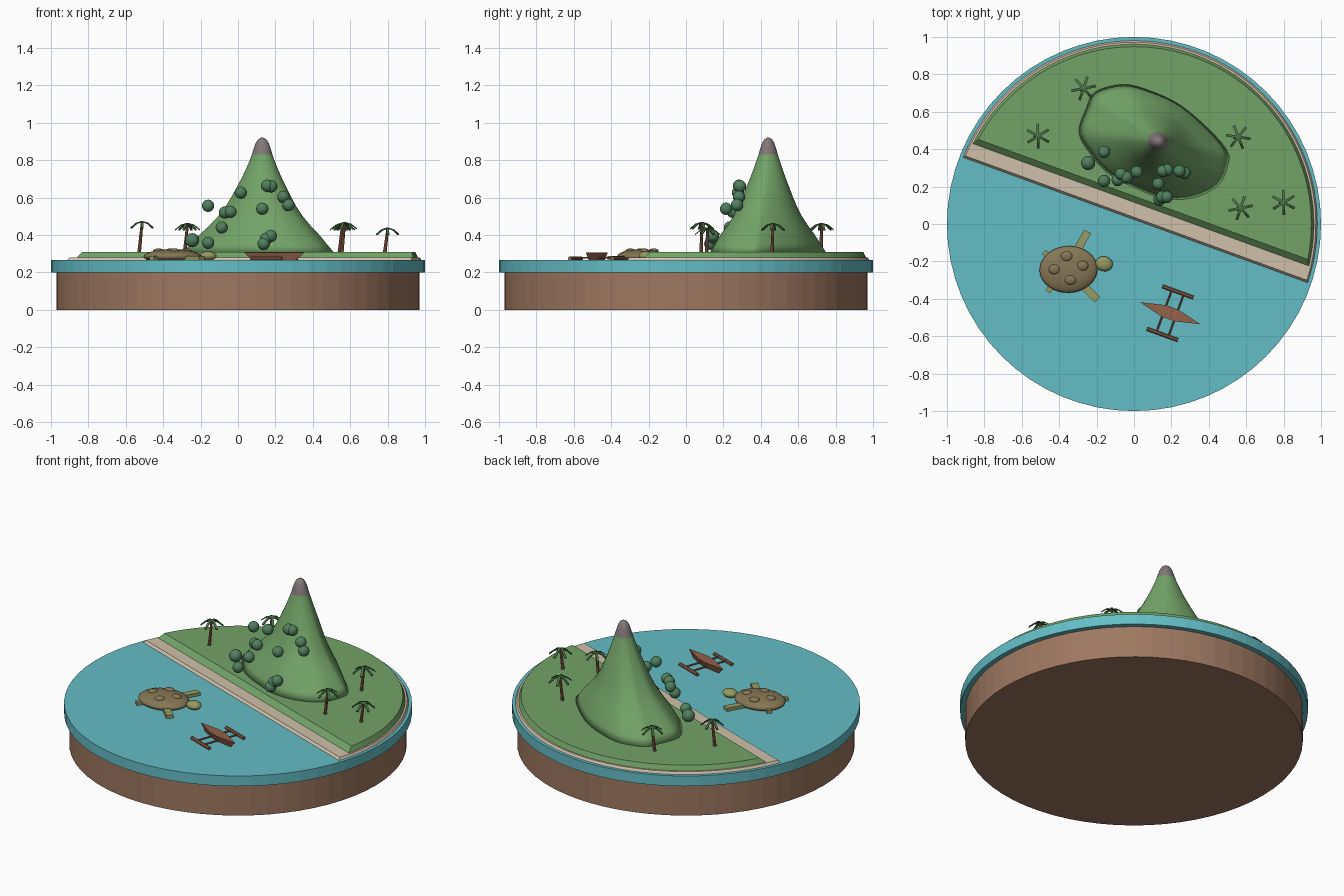
import bpy, bmesh, math
from mathutils import Vector, Matrix

if "Cube" in bpy.data.objects:
    bpy.data.objects.remove(bpy.data.objects["Cube"], do_unlink=True)


def material(name, rgb):
    m = bpy.data.materials.new(name)
    m.use_nodes = True
    lin = [((c / 255 + 0.055) / 1.055) ** 2.4 for c in rgb] + [1]
    m.diffuse_color = lin
    m.node_tree.nodes["Principled BSDF"].inputs["Base Color"].default_value = lin
    return m


WATER = material("water", (100, 190, 198))
SAND = material("sand", (208, 192, 170))
GRASS = material("grass", (114, 163, 103))
EARTH = material("earth", (158, 120, 96))
ROCK = material("rock", (130, 120, 120))
BUSH = material("bush", (80, 128, 94))
FROND = material("frond", (72, 116, 70))
WOOD = material("wood", (148, 98, 73))
SHELL = material("shell", (134, 118, 84))
SKIN = material("skin", (150, 155, 98))


def finish(bm, name, *mats, smooth=False):
    bmesh.ops.recalc_face_normals(bm, faces=bm.faces)
    for f in bm.faces:
        f.smooth = smooth
    me = bpy.data.meshes.new(name)
    bm.to_mesh(me)
    bm.free()
    for m in mats:
        me.materials.append(m)
    ob = bpy.data.objects.new(name, me)
    bpy.context.collection.objects.link(ob)
    return ob


def loft(name, rings, *mats, smooth=False, rule=None):
    """Skin a stack of rings with equal point counts and cap both ends."""
    bm = bmesh.new()
    rows = [[bm.verts.new(p) for p in ring] for ring in rings]
    for a, b in zip(rows, rows[1:]):
        for i in range(len(a)):
            j = (i + 1) % len(a)
            bm.faces.new((a[i], a[j], b[j], b[i]))
    bm.faces.new(rows[0])
    bm.faces.new(rows[-1])
    if rule:
        for f in bm.faces:
            f.material_index = rule(f)
    return finish(bm, name, *mats, smooth=smooth)


def circle(r, z, n=64):
    return [(r * math.cos(t * math.tau / n), r * math.sin(t * math.tau / n), z) for t in range(n)]


def rod(name, a, b, r, mat, n=8, r2=None):
    a, b = Vector(a), Vector(b)
    q = Vector((0, 0, 1)).rotation_difference(b - a)
    ends = ((a, r), (b, r2 or r))
    return loft(name, [[p + q @ Vector(c) for c in circle(s, 0, n)] for p, s in ends], mat)


def ball(name, pos, size, mat, angle=0, seg=20):
    bm = bmesh.new()
    m = Matrix.Translation(pos) @ Matrix.Rotation(angle, 4, 'Z') @ Matrix.Diagonal((*size, 1))
    bmesh.ops.create_uvsphere(bm, u_segments=seg, v_segments=seg // 2, radius=1, matrix=m)
    return finish(bm, name, mat, smooth=True)


# Round base and water disc
loft("earth_base", [circle(0.97, 0), circle(0.97, 0.2)], EARTH)
loft("water_disc", [circle(1, 0.2), circle(1, 0.265)], WATER)


# Shore: circle segments cut by a slanted straight line
def segment(d, r, z, n=56):
    half = math.acos(d / r)
    mid = math.radians(70)
    angles = [mid - half + 2 * half * i / n for i in range(n + 1)]
    return [(r * math.cos(t), r * math.sin(t), z) for t in angles]


loft("sand_beach", [segment(0.02, 0.982, 0.262), segment(0.034, 0.972, 0.28)], SAND)
loft("grass_land", [segment(0.108, 0.962, 0.279), segment(0.14, 0.948, 0.31)], GRASS)

# Mountain: one footprint shrunk towards the peak
foot = [(-.30, .49), (-.26, .62), (-.21, .71), (-.06, .75), (.085, .715), (.25, .636),
        (.41, .50), (.5, .395), (.51, .33), (.46, .21), (.33, .14), (.17, .13),
        (.03, .18), (-.13, .26), (-.235, .37)]
foot = [Vector(p) for p in foot]
outline = []
for i in range(len(foot)):
    p0, p1, p2, p3 = (foot[(i + k) % len(foot)] for k in (-1, 0, 1, 2))
    for t in (0, 0.25, 0.5, 0.75):
        outline.append(0.5 * (2 * p1 + (p2 - p0) * t + (2 * p0 - 5 * p1 + 4 * p2 - p3) * t * t
                              + (3 * p1 - p0 - 3 * p2 + p3) * t ** 3))
peak = Vector((0.13, 0.44))
profile = [(1, .305), (.91, .35), (.81, .4), (.69, .45), (.585, .5), (.50, .55), (.43, .6),
           (.365, .65), (.30, .7), (.24, .75), (.185, .8), (.155, .83), (.13, .86),
           (.10, .89), (.065, .91), (.02, .92)]
rings = []
for k, z in profile:
    ring = []
    for p in outline:
        d = p - peak
        # Higher rings become rounder
        reach = d.length * k
        blend = min(1, (z - 0.305) / 0.5) * 0.8
        reach += (0.345 * k - reach) * blend
        q = peak + d.normalized() * reach
        ring.append((q.x, q.y, z))
    rings.append(ring)
loft("mountain", rings, GRASS, ROCK, smooth=True,
     rule=lambda f: int(f.calc_center_median().z > 0.825))

# Round bushes on the slope
for i, p in enumerate([(-.16, .385, .556), (.015, .278, .626), (.155, .283, .663),
                       (.178, .289, .66), (.243, .283, .604), (.27, .273, .56),
                       (.13, .214, .54), (-.04, .25, .524), (-.07, .267, .52),
                       (-.087, .235, .44), (-.245, .326, .372), (-.16, .23, .358),
                       (.175, .144, .395), (.15, .144, .38), (.137, .13, .353)]):
    ball(f"bush_{i}", p, [0.038 if i == 10 else 0.033] * 3, BUSH, seg=16)


# Palms: leaning trunk with drooping blades
def palm(i, x, y, z):
    top = Vector((x, y, z))
    rod(f"palm_trunk_{i}", (x - 0.016, y - 0.004, 0.3), top, 0.010, WOOD, r2=0.007)
    bm = bmesh.new()
    for k in range(6):
        t = k * math.tau / 6 + i * 0.35 + 0.2
        out = Vector((math.cos(t), math.sin(t), 0))
        side = Vector((-out.y, out.x, 0)) * 0.007
        up = Vector((0, 0, 1))
        rows = []
        for reach, drop in ((0, 0.004), (0.035, -0.006), (0.066, -0.03)):
            c = top + out * reach + up * drop
            rows.append([bm.verts.new(c + s + h) for s, h in
                         ((side, up * 0), (-side, up * 0), (-side, up * 0.006), (side, up * 0.006))])
        for a, b in zip(rows, rows[1:]):
            for j in range(4):
                bm.faces.new((a[j], a[j - 1], b[j - 1], b[j]))
        bm.faces.new(rows[0])
        bm.faces.new(rows[-1])
    finish(bm, f"palm_fronds_{i}", FROND)


for i, (x, y, z) in enumerate([(-.27, .725, .455), (-.513, .47, .465), (.558, .465, .455),
                               (.57, .085, .46), (.80, .115, .43)]):
    palm(i, x, y, z)

# Turtle floating on the water
body = Vector((-0.35, -0.243, 0.285))
ball("turtle_shell", body, (0.155, 0.125, 0.038), SHELL, angle=0.05, seg=32)
for i, (x, y) in enumerate([(-.075, .0), (-.01, .07), (.075, .02), (.01, -.055)]):
    ball(f"shell_bump_{i}", body + Vector((x, y, 0.029)), (0.031, 0.027, 0.014), SHELL)
ball("turtle_head", (-0.16, -0.213, 0.288), (0.047, 0.04, 0.025), SKIN, angle=-0.15)


def flipper(name, a, b, w):
    a, b = Vector(a), Vector(b)
    d = (b - a).normalized() * w / 2
    s = Vector((-d.y, d.x))
    quad = [a + s, a - s, b - s, b + s]
    loft(name, [[(p.x, p.y, z) for p in quad] for z in (0.267, 0.287)], SKIN)


flipper("front_left_flipper", (-.32, -.17), (-.248, -.04), 0.042)
flipper("front_right_flipper", (-.29, -.31), (-.195, -.405), 0.042)
flipper("rear_left_flipper", (-.42, -.20), (-.482, -.15), 0.03)
flipper("rear_right_flipper", (-.42, -.31), (-.462, -.362), 0.03)

# Outrigger canoe
place = Matrix.Translation((0.193, -0.477, 0)) @ Matrix.Rotation(math.radians(-20), 4, 'Z')


def diamond(length, width, z):
    return [place @ Vector(p) for p in
            ((length, 0, z), (length * 0.2, width, z), (-length * 0.2, width, z),
             (-length, 0, z), (-length * 0.2, -width, z), (length * 0.2, -width, z))]


loft("canoe_hull", [diamond(0.125, 0.016, 0.264), diamond(0.172, 0.033, 0.307)], WOOD)
for s, label in ((1, "left"), (-1, "right")):
    rod(f"{label}_float", place @ Vector((-0.088, s * 0.121, 0.274)),
        place @ Vector((0.088, s * 0.121, 0.274)), 0.011, WOOD)
    rod(f"{label}_beam", place @ Vector((s * 0.034, -0.121, 0.278)),
        place @ Vector((s * 0.034, 0.121, 0.278)), 0.005, WOOD)
